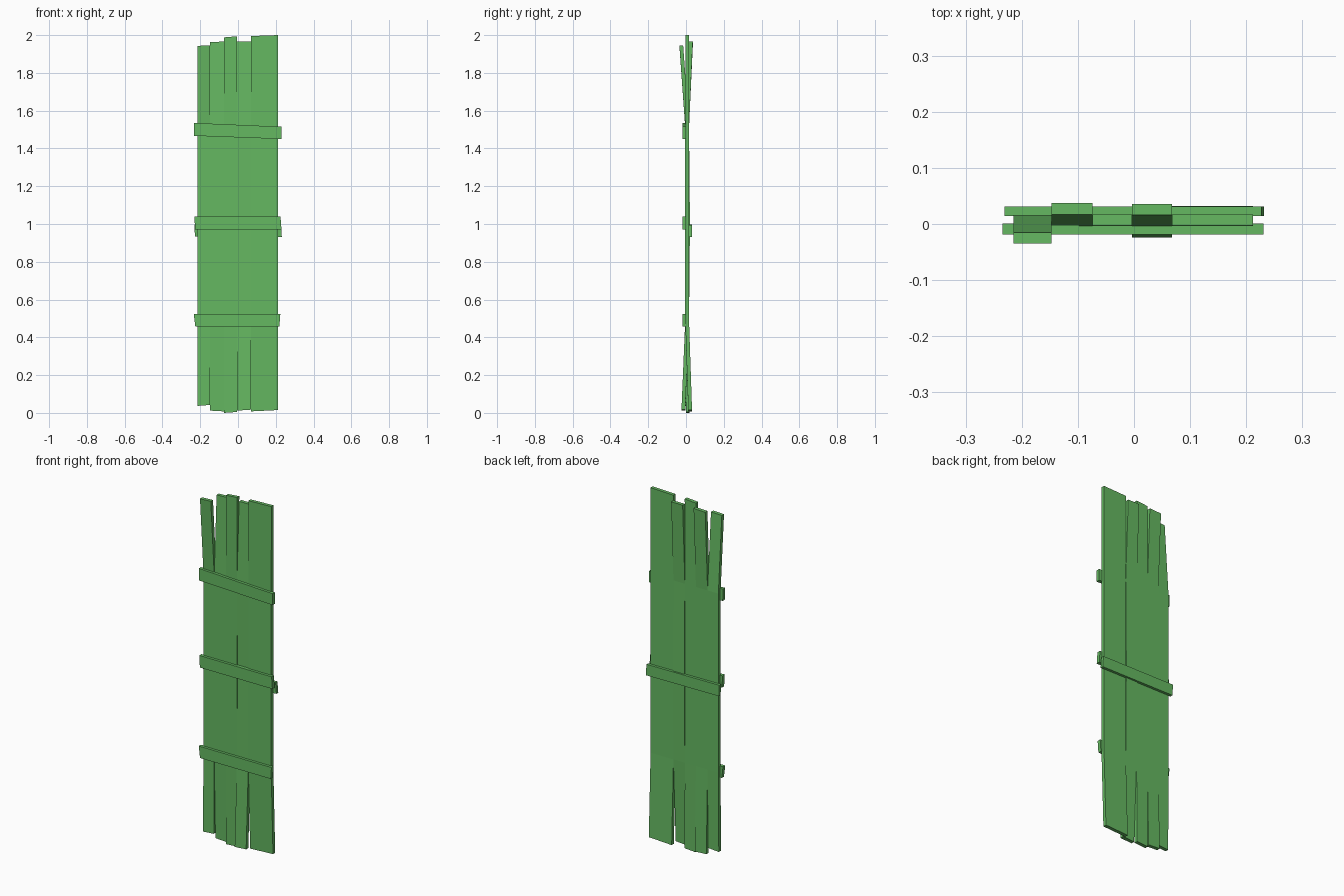
import bpy, bmesh

if "Cube" in bpy.data.objects:
    bpy.data.objects.remove(bpy.data.objects["Cube"])

# Green painted wood
wood = bpy.data.materials.new("green_wood")
wood.diffuse_color = (0.13, 0.48, 0.12, 1.0)
wood.use_nodes = True
wood.node_tree.nodes["Principled BSDF"].inputs["Base Color"].default_value = wood.diffuse_color


def loft(name, rings):
    """Skin a solid through a list of four-cornered rings."""
    bm = bmesh.new()
    loops = [[bm.verts.new(p) for p in ring] for ring in rings]
    for a, b in zip(loops, loops[1:]):
        for i in range(4):
            j = (i + 1) % 4
            bm.faces.new((a[i], a[j], b[j], b[i]))
    bm.faces.new(loops[0])
    bm.faces.new(loops[-1])
    bmesh.ops.recalc_face_normals(bm, faces=bm.faces)
    mesh = bpy.data.meshes.new(name)
    bm.to_mesh(mesh)
    bm.free()
    mesh.materials.append(wood)
    obj = bpy.data.objects.new(name, mesh)
    bpy.context.collection.objects.link(obj)
    return obj


def plank(name, x0, x1, bottom, top, y_bottom, y_mid, y_top, thick=0.02):
    """Upright board; bottom/top give the end height at the left and right edge."""
    levels = [(bottom, y_bottom), ((0.49, 0.49), -0.004), ((1.0, 1.0), y_mid),
              ((1.51, 1.51), -0.004), (top, y_top)]
    loft(name, [[(x0, y, zl), (x1, y, zr), (x1, y + thick, zr), (x0, y + thick, zl)]
                for (zl, zr), y in levels])


def brace(name, left, right, y0, y1):
    """Crossbar; each end is (x bottom, z bottom, x top, z top)."""
    loft(name, [[(xb, y0, zb), (xb, y1, zb), (xt, y1, zt), (xt, y0, zt)]
                for xb, zb, xt, zt in (left, right)])


# Boards, warped apart at both ends
plank("plank_1", -0.215, -0.147, (0.037, 0.042), (1.943, 1.946), -0.008, -0.004, -0.035)
plank("plank_2", -0.147, -0.074, (0.012, 0.008), (1.963, 1.966), 0.007, -0.004, 0.017)
plank("plank_3", -0.074, -0.004, (0.000, 0.005), (1.988, 1.994), -0.001, -0.004, -0.003)
plank("plank_4", -0.004, 0.068, (0.012, 0.017), (1.965, 1.965), -0.024, 0.001, 0.016)
plank("plank_5", 0.068, 0.212, (0.008, 0.015), (1.995, 2.000), 0.012, -0.004, -0.003)

# Crossbars: three in front, one behind
brace("front_brace_upper", (-0.232, 1.467, -0.234, 1.535), (0.231, 1.450, 0.231, 1.515), -0.019, 0.001)
brace("front_brace_middle", (-0.227, 0.972, -0.231, 1.040), (0.230, 0.972, 0.225, 1.040), -0.019, 0.001)
brace("front_brace_lower", (-0.226, 0.457, -0.234, 0.523), (0.219, 0.457, 0.224, 0.523), -0.019, 0.001)
brace("back_brace", (-0.228, 0.935, -0.231, 0.998), (0.232, 0.932, 0.227, 0.995), 0.014, 0.031)
